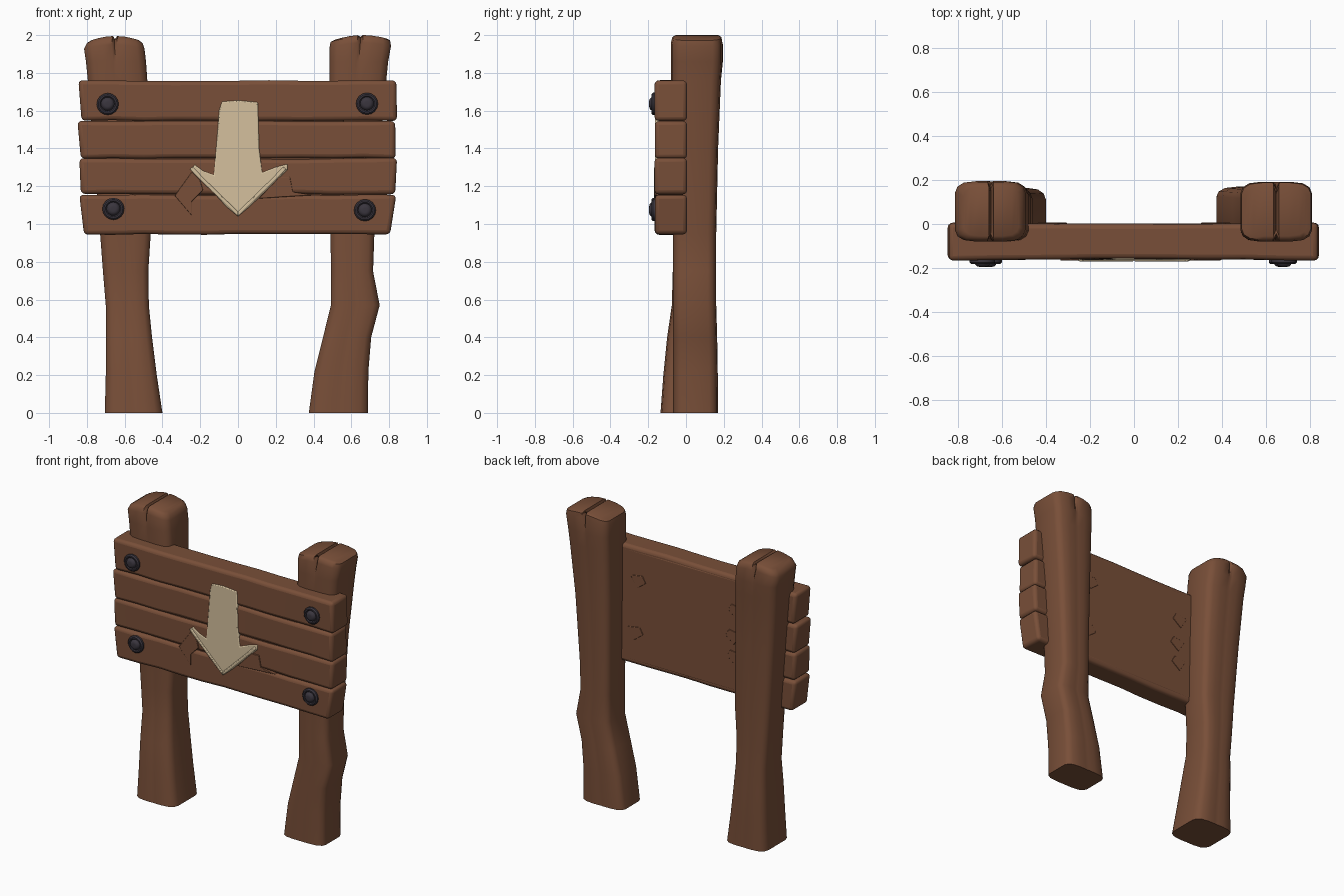
import bpy, bmesh, math, random
from mathutils import Matrix

random.seed(4)


def material(name, rgb):
    m = bpy.data.materials.new(name)
    m.diffuse_color = (*rgb, 1)
    return m


WOOD = material("brown wood", (0.19, 0.078, 0.040))
PAINT = material("cream wood", (0.66, 0.53, 0.34))
IRON = material("dark iron", (0.042, 0.036, 0.048))


def finish(name, bm, mat, bevel=0, segments=2, angle=40):
    bmesh.ops.recalc_face_normals(bm, faces=bm.faces)
    me = bpy.data.meshes.new(name)
    bm.to_mesh(me)
    bm.free()
    me.materials.append(mat)
    ob = bpy.data.objects.new(name, me)
    bpy.context.collection.objects.link(ob)
    if bevel:
        b = ob.modifiers.new("bevel", 'BEVEL')
        b.width, b.segments = bevel, segments
        b.limit_method, b.angle_limit = 'ANGLE', math.radians(35)
    bpy.ops.object.select_all(action='DESELECT')
    ob.select_set(True)
    bpy.context.view_layer.objects.active = ob
    bpy.ops.object.shade_smooth_by_angle(angle=math.radians(angle))
    return ob


# Posts: stacked rounded sections (z, x0, x1, y0, y1) with a split in the top
COLS = [-1, -0.93, -0.75, -0.4, -0.09, 0, 0.09, 0.4, 0.75, 0.93, 1]
WIDE = [0.62, 0.82, 0.95, 1, 1, 0.99, 1, 1, 0.95, 0.82, 0.62]


def post(name, sections, tilt):
    bm = bmesh.new()
    rings = []
    top = sections[-1][0]
    for z, x0, x1, y0, y1 in sections:
        crack = max(0, (z - 1.86) / 0.14)
        cx, hx, cy, hy = (x0 + x1) / 2, (x1 - x0) / 2, (y0 + y1) / 2, (y1 - y0) / 2
        front, back = [], []
        for u, w in zip(COLS, WIDE):
            dip = crack if u == 0 else 0
            crown = 0
            if z > 1.9:
                crown = tilt * u - 0.022 * u * u
            if z == top:
                crown -= 0.045 * dip
            h = hy * w - 0.03 * dip
            front.append(bm.verts.new((cx + hx * u, cy - h, z + crown)))
            back.append(bm.verts.new((cx + hx * u, cy + h, z + crown)))
        rings.append((front, back))
    for (f0, b0), (f1, b1) in zip(rings, rings[1:]):
        a, b = f0 + b0[::-1], f1 + b1[::-1]
        for i in range(len(a)):
            j = (i + 1) % len(a)
            bm.faces.new((a[i], a[j], b[j], b[i]))
    for f, b in (rings[0], rings[-1]):
        for i in range(len(f) - 1):
            bm.faces.new((f[i], f[i + 1], b[i + 1], b[i]))
    return finish(name, bm, WOOD, angle=50)


post("left_post", [
    (0, -0.705, -0.40, -0.135, 0.165), (0.2, -0.70, -0.43, -0.12, 0.165),
    (0.4, -0.70, -0.455, -0.10, 0.165), (0.57, -0.70, -0.472, -0.075, 0.16),
    (0.75, -0.715, -0.475, -0.07, 0.16), (0.95, -0.73, -0.462, -0.07, 0.16),
    (1.4, -0.765, -0.47, -0.075, 0.17), (1.76, -0.795, -0.48, -0.08, 0.185),
    (1.86, -0.805, -0.487, -0.08, 0.195), (1.95, -0.815, -0.495, -0.08, 0.195),
    (1.98, -0.80, -0.505, -0.072, 0.188), (1.995, -0.775, -0.525, -0.055, 0.17)], 0.0)
post("right_post", [
    (0, 0.375, 0.688, -0.07, 0.17), (0.22, 0.405, 0.69, -0.07, 0.168),
    (0.4, 0.45, 0.705, -0.07, 0.165), (0.57, 0.492, 0.75, -0.07, 0.16),
    (0.75, 0.492, 0.715, -0.07, 0.16), (0.95, 0.49, 0.722, -0.07, 0.16),
    (1.4, 0.485, 0.75, -0.075, 0.17), (1.76, 0.485, 0.785, -0.08, 0.185),
    (1.86, 0.485, 0.795, -0.08, 0.192), (1.96, 0.485, 0.81, -0.08, 0.192),
    (1.99, 0.49, 0.805, -0.072, 0.188), (2.0, 0.51, 0.785, -0.055, 0.17)], 0.004)


# Planks: slightly bowed, uneven boards with soft edges
def plank(name, z0, z1, l0, l1, r0, r1):
    bm = bmesh.new()
    rings = []
    n = 10
    for i in range(n + 1):
        t = i / n
        bow = 1 - abs(2 * t - 1) ** 2
        lo = z0 + random.uniform(-0.003, 0.003)
        hi = z1 + random.uniform(-0.003, 0.003) - 0.004 * bow
        xb, xt = l0 + (r0 - l0) * t, l1 + (r1 - l1) * t
        yf = -0.166 + 0.007 * bow + random.uniform(-0.0015, 0.0015)
        yb = 0.006 - 0.006 * bow
        rings.append([bm.verts.new(p) for p in
                      ((xb, yf, lo), (xb, yb, lo), (xt, yb, hi), (xt, yf, hi))])
    for a, b in zip(rings, rings[1:]):
        for i in range(4):
            j = (i + 1) % 4
            bm.faces.new((a[i], a[j], b[j], b[i]))
    bm.faces.new(rings[0])
    bm.faces.new(rings[-1])
    return finish(name, bm, WOOD, 0.022, 3)


plank("plank_bottom", 0.945, 1.157, -0.815, -0.84, 0.805, 0.838)
plank("plank_lower_middle", 1.157, 1.348, -0.832, -0.84, 0.832, 0.842)
plank("plank_upper_middle", 1.348, 1.547, -0.832, -0.85, 0.835, 0.832)
plank("plank_top", 1.547, 1.762, -0.828, -0.845, 0.842, 0.838)


# Flat plates facing the front, from x-z outlines
def plate(name, pts, y0, y1, mat, bevel=0):
    bm = bmesh.new()
    f = bm.faces.new([bm.verts.new((x, y0, z)) for x, z in pts])
    ext = bmesh.ops.extrude_face_region(bm, geom=[f])
    for v in ext["geom"]:
        if isinstance(v, bmesh.types.BMVert):
            v.co.y = y1
    return finish(name, bm, mat, bevel)


# Core closes the joints between the posts, flat at the back
plate("board_core", [(-0.56, 0.97), (0.56, 0.97), (0.56, 1.735), (-0.56, 1.735)],
      0.002, -0.142, WOOD, 0.01)

# Arrow with a raised lip along the head
plate("arrow", [(-0.085, 1.648), (-0.10, 1.60), (-0.112, 1.45), (-0.128, 1.26),
                (-0.185, 1.282), (-0.23, 1.315), (-0.247, 1.285), (-0.19, 1.232),
                (-0.06, 1.09), (0, 1.04), (0.06, 1.09), (0.225, 1.25),
                (0.262, 1.285), (0.262, 1.318), (0.195, 1.30), (0.128, 1.272),
                (0.112, 1.40), (0.105, 1.645), (0, 1.654)],
      -0.135, -0.165, PAINT, 0.006)
for side in (-1, 1):
    plate("arrow_lip", [(side * x, z) for x, z in
                        ((0, 1.04), (0.20, 1.233), (0.255, 1.29), (0.24, 1.303), (0.185, 1.245), (0, 1.065))],
          -0.155, -0.170, PAINT, 0.005)

# Splinters bridging the joints, front and back
plate("front_splinter_left", [(-0.245, 1.275), (-0.335, 1.15), (-0.245, 1.045),
                              (-0.245, 1.12), (-0.185, 1.18), (-0.20, 1.23)],
      -0.14, -0.167, WOOD, 0.003)
plate("front_splinter_right", [(0.275, 1.25), (0.22, 1.25), (0.11, 1.135),
                               (0.27, 1.145), (0.40, 1.153), (0.29, 1.17)],
      -0.14, -0.167, WOOD, 0.003)
for i, (x, z, s) in enumerate(((0.36, 1.53, 1), (0.38, 1.17, 1), (-0.38, 1.52, -1),
                               (-0.36, 1.34, -1), (-0.37, 1.2, -1))):
    plate("back_splinter", [(x + s * 0.06, z + 0.03), (x - s * 0.03, z + 0.045),
                            (x - s * 0.055, z), (x + s * 0.01, z - 0.05)],
          -0.01, 0.006, WOOD, 0.002)

# Bolts: ring washer with a domed centre, turned from a profile
PROFILE = [(0.058, 0.02), (0.058, -0.010), (0.050, -0.018), (0.042, -0.018),
           (0.036, -0.012), (0.031, -0.022), (0.022, -0.029), (0.012, -0.030)]
for x, z in ((-0.69, 1.635), (0.683, 1.637), (-0.66, 1.08), (0.672, 1.073)):
    bm = bmesh.new()
    n = 16
    rings = [[bm.verts.new((x + r * math.cos(2 * math.pi * k / n), -0.165 + y,
                            z + r * math.sin(2 * math.pi * k / n))) for k in range(n)]
             for r, y in PROFILE]
    for a, b in zip(rings, rings[1:]):
        for k in range(n):
            m = (k + 1) % n
            bm.faces.new((a[k], a[m], b[m], b[k]))
    bm.faces.new(rings[-1])
    bm.faces.new(rings[0])
    finish("bolt", bm, IRON)
